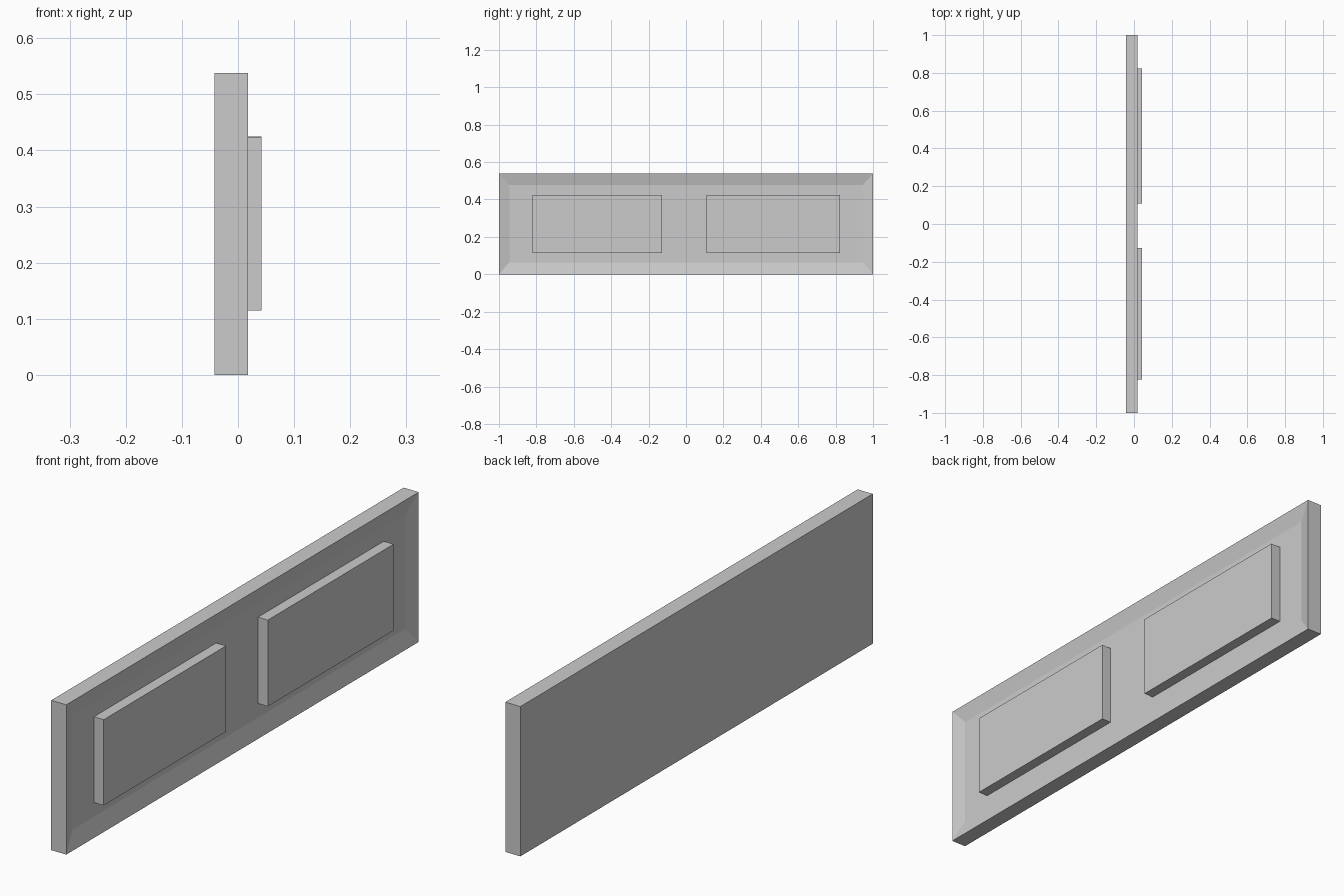
import bpy
import bmesh
from mathutils import Vector

cube = bpy.data.objects.get("Cube")
if cube:
    bpy.data.objects.remove(cube, do_unlink=True)

GREY = (0.6, 0.6, 0.6, 1.0)
grey = bpy.data.materials.new("plain_grey")
grey.use_nodes = True
grey.diffuse_color = GREY
grey.node_tree.nodes["Principled BSDF"].inputs["Base Color"].default_value = GREY

BACK, FACE, FLOOR, RAISED = -0.042, 0.018, 0.003, 0.042


def box_mesh(low, high):
    """Axis-aligned box between two corners."""
    low, high = Vector(low), Vector(high)
    bm = bmesh.new()
    bmesh.ops.create_cube(bm, size=1)
    bmesh.ops.scale(bm, vec=high - low, verts=bm.verts)
    bmesh.ops.translate(bm, vec=(low + high) / 2, verts=bm.verts)
    return bm


def add_object(name, bm):
    bmesh.ops.recalc_face_normals(bm, faces=bm.faces)
    mesh = bpy.data.meshes.new(name)
    bm.to_mesh(mesh)
    bm.free()
    mesh.materials.append(grey)
    obj = bpy.data.objects.new(name, mesh)
    bpy.context.collection.objects.link(obj)
    return obj


# Framed board: inset the +x face, then sink it to form the recess
board = box_mesh((BACK, -1, 0), (FACE, 1, 0.538))
front = max(board.faces, key=lambda f: f.calc_center_median().x)
bmesh.ops.inset_region(board, faces=[front], thickness=0.06)
for v in front.verts:
    v.co.x = FLOOR
    v.co.y = 0.945 if v.co.y > 0 else -0.945
    v.co.z = 0.477 if v.co.z > 0.3 else 0.064
add_object("framed_board", board)

# Two raised panels standing on the recess floor
for name, y0, y1, top in (("front_panel", -0.822, -0.128, 0.423),
                          ("rear_panel", 0.109, 0.823, 0.425)):
    add_object(name, box_mesh((FLOOR, y0, 0.115), (RAISED, y1, top)))
